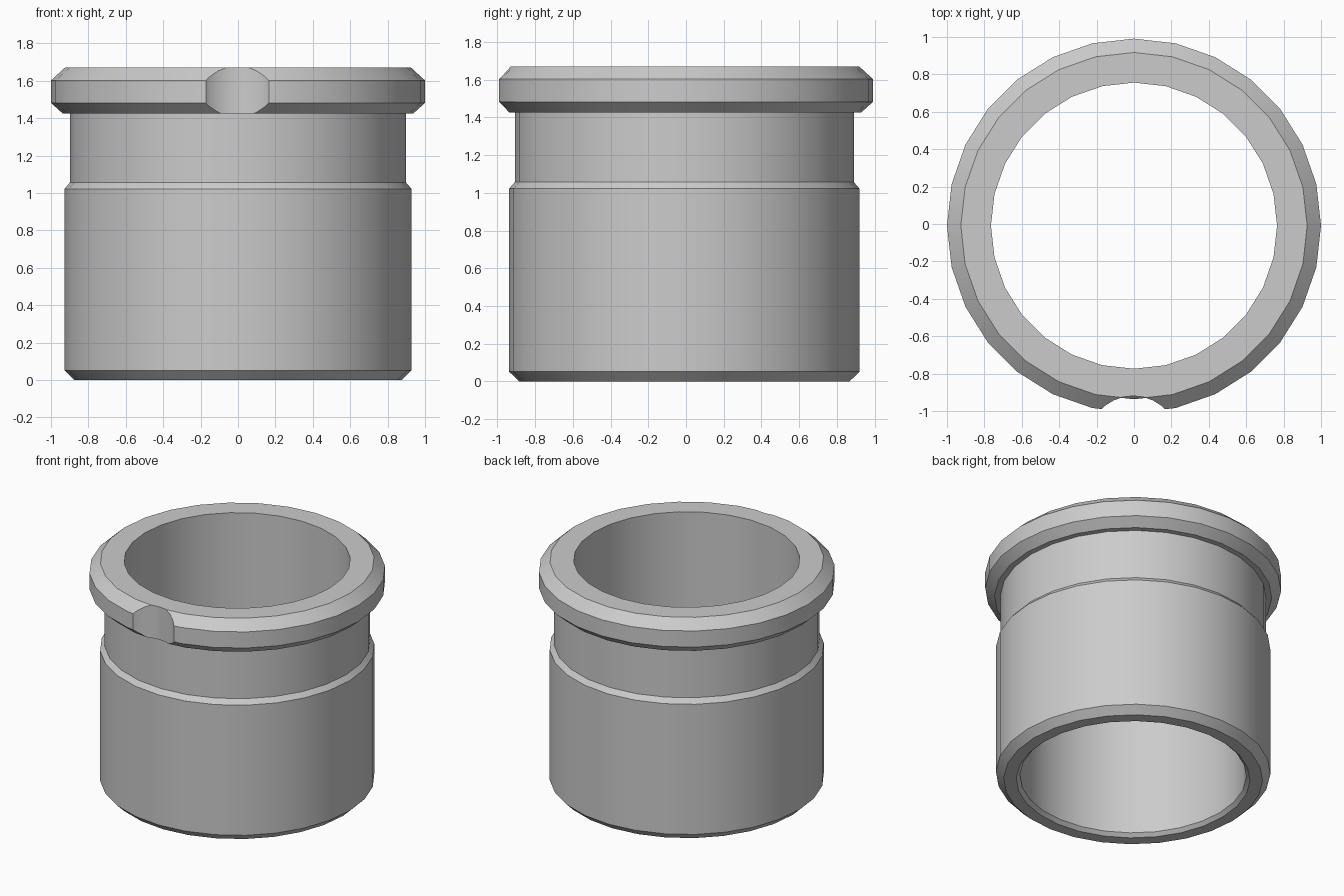
import bpy, bmesh, math

if "Cube" in bpy.data.objects:
    bpy.data.objects.remove(bpy.data.objects["Cube"])

SIDES = 28
AXIS_Y = -0.009  # the notch shortens the front, so the axis sits slightly forward


def ring(bm, r, z):
    return [bm.verts.new((r * math.cos(2 * math.pi * i / SIDES),
                          r * math.sin(2 * math.pi * i / SIDES), z))
            for i in range(SIDES)]


def make_object(name, bm, location):
    bmesh.ops.recalc_face_normals(bm, faces=bm.faces)
    mesh = bpy.data.meshes.new(name)
    bm.to_mesh(mesh)
    bm.free()
    ob = bpy.data.objects.new(name, mesh)
    ob.location = location
    bpy.context.collection.objects.link(ob)
    return ob


# Sleeve: closed (radius, height) profile revolved around z
profile = [
    (0.765, 0.025), (0.79, 0.0), (0.875, 0.0), (0.928, 0.052),   # bottom rim
    (0.928, 1.022), (0.898, 1.057), (0.898, 1.425),              # body, neck
    (0.937, 1.425), (1.0, 1.482), (1.0, 1.602), (0.926, 1.67),   # flange
    (0.765, 1.67),                                               # bore
]
bm = bmesh.new()
rings = [ring(bm, r, z) for r, z in profile]
for a, b in zip(rings, rings[1:] + rings[:1]):
    for i in range(SIDES):
        j = (i + 1) % SIDES
        bm.faces.new((a[i], a[j], b[j], b[i]))
sleeve = make_object("flanged_sleeve", bm, (0, AXIS_Y, 0))

# Round locating notch in the front of the flange
bm = bmesh.new()
bmesh.ops.create_cone(bm, cap_ends=True, segments=SIDES,
                      radius1=0.24, radius2=0.24, depth=0.5)
cutter = make_object("notch_cutter", bm, (-0.004, AXIS_Y - 1.15, 1.55))
cutter.hide_render = True

bpy.context.view_layer.objects.active = sleeve
sleeve.select_set(True)
cut = sleeve.modifiers.new("notch", 'BOOLEAN')
cut.operation = 'DIFFERENCE'
cut.solver = 'EXACT'
cut.object = cutter
bpy.ops.object.modifier_apply(modifier=cut.name)
bpy.data.objects.remove(cutter, do_unlink=True)

bpy.ops.object.shade_smooth_by_angle(angle=math.radians(30))
